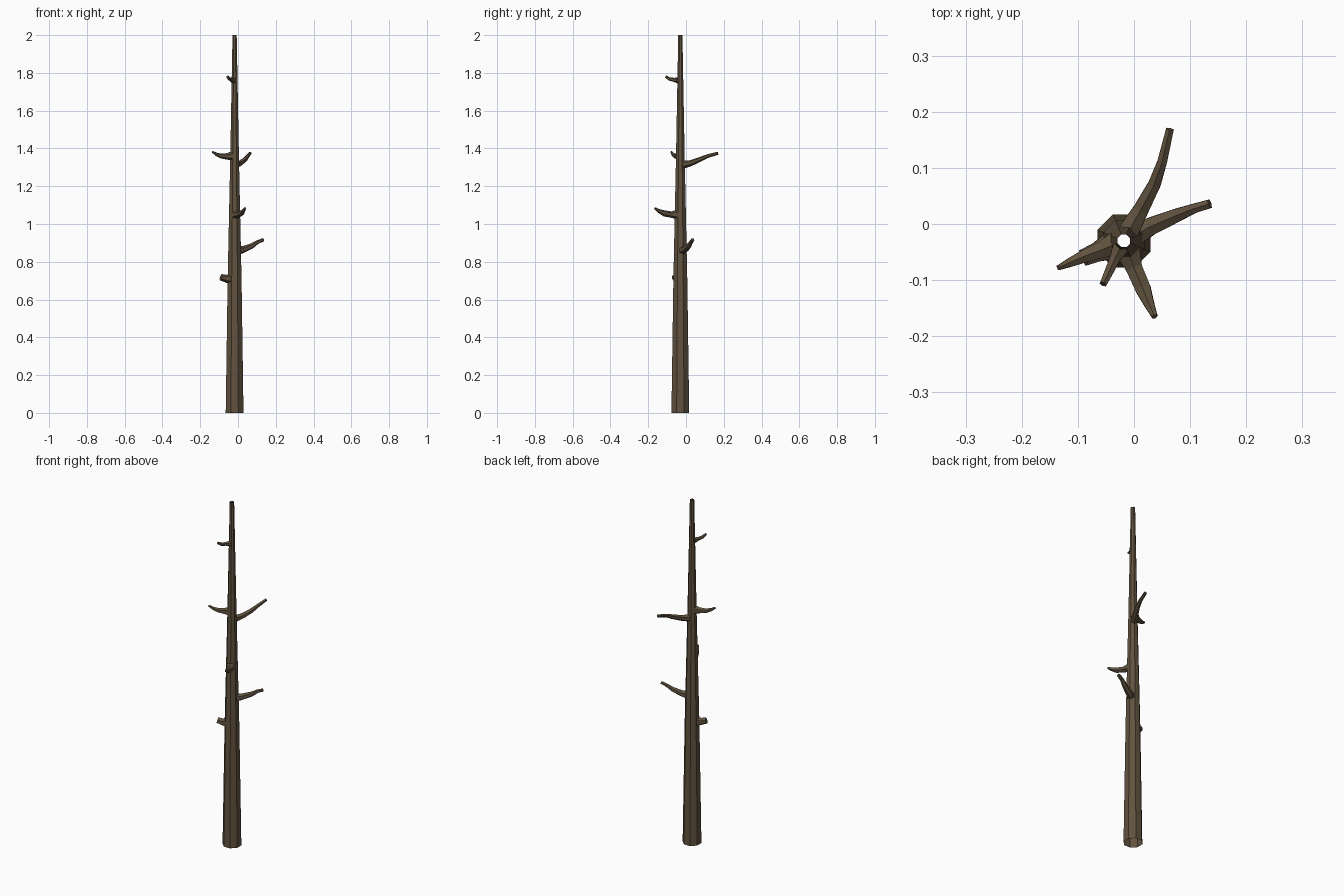
import bpy, bmesh, math
from mathutils import Vector

bark = bpy.data.materials.new("bark")
bark.diffuse_color = (0.12, 0.085, 0.05, 1)


def tube(name, path, sides, cap_end, turn=0.0):
    """Flat-faced tapering tube; path holds (x, y, z, radius)."""
    bm = bmesh.new()
    pts = [Vector(p[:3]) for p in path]
    rings = []
    for i, p in enumerate(pts):
        d = (pts[min(i + 1, len(pts) - 1)] - pts[max(i - 1, 0)]).normalized()
        ref = Vector((1, 0, 0)) if abs(d.z) > 0.95 else Vector((0, 0, 1))
        u = (ref - d * ref.dot(d)).normalized()
        v = d.cross(u)
        ring = []
        for k in range(sides):
            a = 2 * math.pi * k / sides + turn
            ring.append(bm.verts.new(p + path[i][3] * (u * math.cos(a) + v * math.sin(a))))
        rings.append(ring)
    for a, b in zip(rings, rings[1:]):
        for k in range(sides):
            n = (k + 1) % sides
            bm.faces.new((a[k], a[n], b[n], b[k]))
    if cap_end:
        bm.faces.new(rings[-1])
    mesh = bpy.data.meshes.new(name)
    bm.to_mesh(mesh)
    bm.free()
    mesh.materials.append(bark)
    bpy.context.collection.objects.link(bpy.data.objects.new(name, mesh))


# Trunk: open at both ends
CX, CY = -0.018, -0.03
tube("trunk", [(CX, CY, 0, 0.051), (CX, CY, 0.7, 0.040), (CX, CY, 1.35, 0.025),
               (CX, CY, 2.0, 0.012)], 8, False, math.pi / 8)

# Branches: root to tip
branches = {
    "stub_branch": [(-0.045, -0.041, 0.71, 0.027), (-0.066, -0.050, 0.711, 0.020),
                    (-0.090, -0.060, 0.718, 0.017)],
    "low_branch": [(0.005, -0.018, 0.86, 0.022), (0.030, -0.004, 0.866, 0.018),
                   (0.075, 0.015, 0.885, 0.014), (0.105, 0.027, 0.905, 0.010),
                   (0.135, 0.036, 0.917, 0.009)],
    "front_branch": [(-0.010, -0.050, 1.05, 0.025), (0.000, -0.078, 1.050, 0.017),
                     (0.016, -0.115, 1.056, 0.016), (0.028, -0.145, 1.070, 0.010),
                     (0.037, -0.165, 1.084, 0.006)],
    "back_branch": [(-0.008, -0.010, 1.315, 0.021), (0.012, 0.025, 1.322, 0.016),
                    (0.036, 0.070, 1.340, 0.013), (0.050, 0.110, 1.358, 0.010),
                    (0.064, 0.169, 1.375, 0.008)],
    "left_branch": [(-0.033, -0.036, 1.36, 0.025), (-0.058, -0.046, 1.358, 0.017),
                    (-0.090, -0.058, 1.360, 0.013), (-0.115, -0.069, 1.369, 0.009),
                    (-0.135, -0.078, 1.382, 0.005)],
    "top_branch": [(-0.024, -0.042, 1.76, 0.017), (-0.034, -0.062, 1.763, 0.011),
                   (-0.045, -0.086, 1.767, 0.009), (-0.055, -0.107, 1.780, 0.007)],
}
for name, path in branches.items():
    tube(name, path, 6, True)
